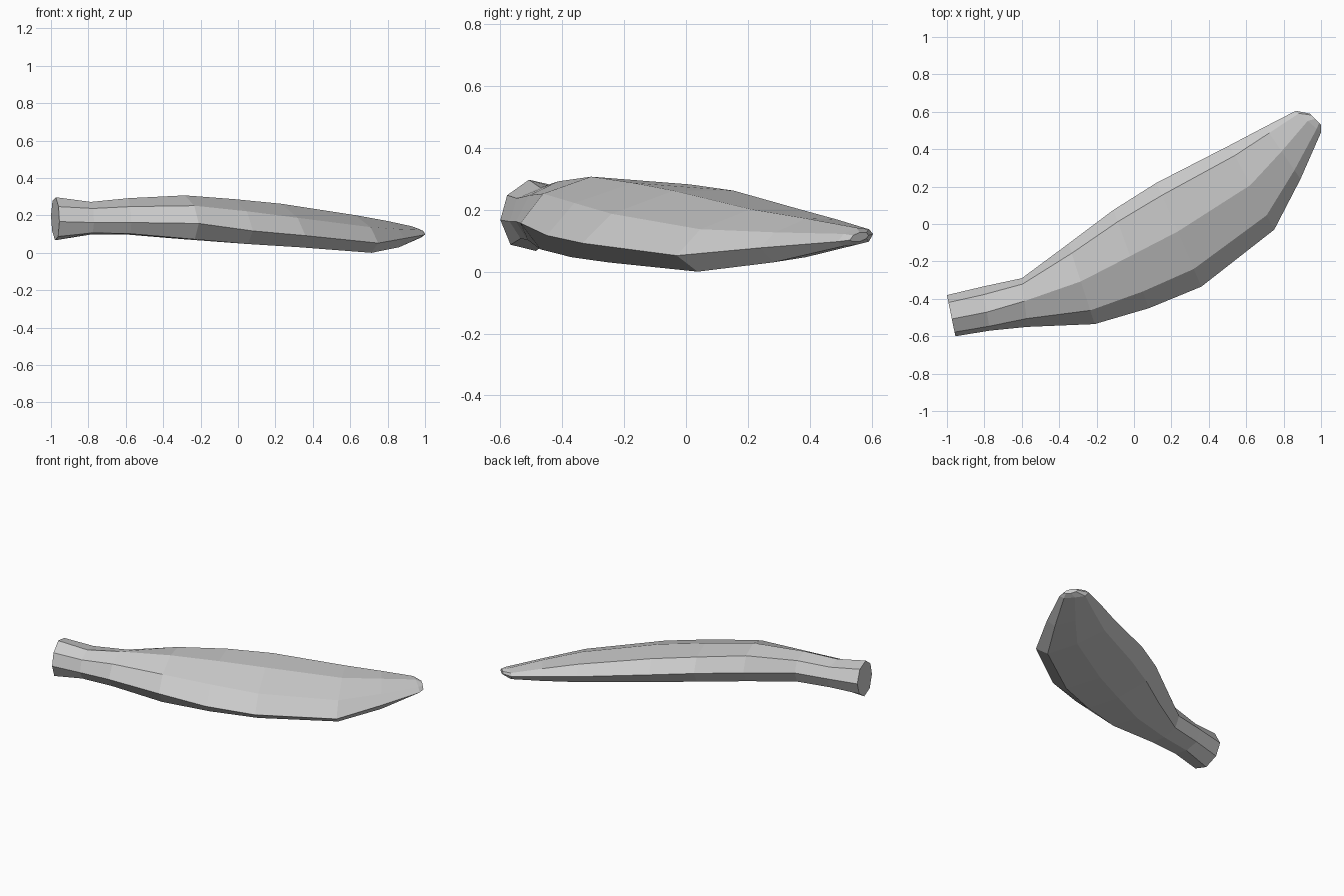
import bpy, bmesh

# Each station: front edge (x, y), back edge (x, y), then the heights of the
# eight ring points: front, over the top to the back, and back underneath.
STATIONS = [
    (-0.955, -0.60, -1.00, -0.38, .17, .25, .30, .28, .20, .12, .07, .09),
    (-0.77, -0.57, -0.81, -0.335, .165, .24, .275, .26, .20, .13, .10, .11),
    (-0.57, -0.55, -0.60, -0.29, .165, .25, .295, .27, .20, .13, .10, .105),
    (-0.21, -0.535, -0.35, -0.105, .16, .255, .31, .295, .205, .125, .075, .075),
    (0.08, -0.45, -0.11, 0.075, .12, .225, .29, .285, .205, .12, .06, .05),
    (0.36, -0.335, 0.12, 0.22, .095, .19, .265, .265, .19, .11, .05, .033),
    (0.75, -0.03, 0.51, 0.42, .055, .14, .205, .205, .15, .085, .03, .003),
    (0.89, 0.24, 0.70, 0.52, .08, .13, .175, .172, .14, .09, .05, .033),
    (1.00, 0.49, 0.865, 0.605, .10, .125, .145, .14, .125, .10, .09, .085),
    (1.00, 0.53, 0.94, 0.59, .105, .12, .13, .13, .12, .11, .10, .10),
]
STEM = (0, .10, .42, .82, 1, .86, .52, .15)    # spread of ring points, stem
BODY = (0, .17, .53, .88, 1, .88, .53, .15)    # spread of ring points, body


def loft(name, stations):
    bm = bmesh.new()
    rings = []
    for i, (fx, fy, bx, by, *heights) in enumerate(stations):
        spread = STEM if i < 2 else BODY
        rings.append([bm.verts.new((fx + (bx - fx) * t, fy + (by - fy) * t, z))
                      for t, z in zip(spread, heights)])
    for a, b in zip(rings, rings[1:]):
        for k in range(8):
            n = (k + 1) % 8
            bm.faces.new((a[k], a[n], b[n], b[k]))
    bm.faces.new(rings[0])
    bm.faces.new(rings[-1])
    bmesh.ops.recalc_face_normals(bm, faces=bm.faces)
    low = min(v.co.z for v in bm.verts)
    bmesh.ops.translate(bm, vec=(0, 0, -low), verts=bm.verts)
    mesh = bpy.data.meshes.new(name)
    bm.to_mesh(mesh)
    bm.free()
    obj = bpy.data.objects.new(name, mesh)
    bpy.context.collection.objects.link(obj)
    return obj


# Curved, flattened eight-sided blade with its short stem
loft("curved_body", STATIONS)
